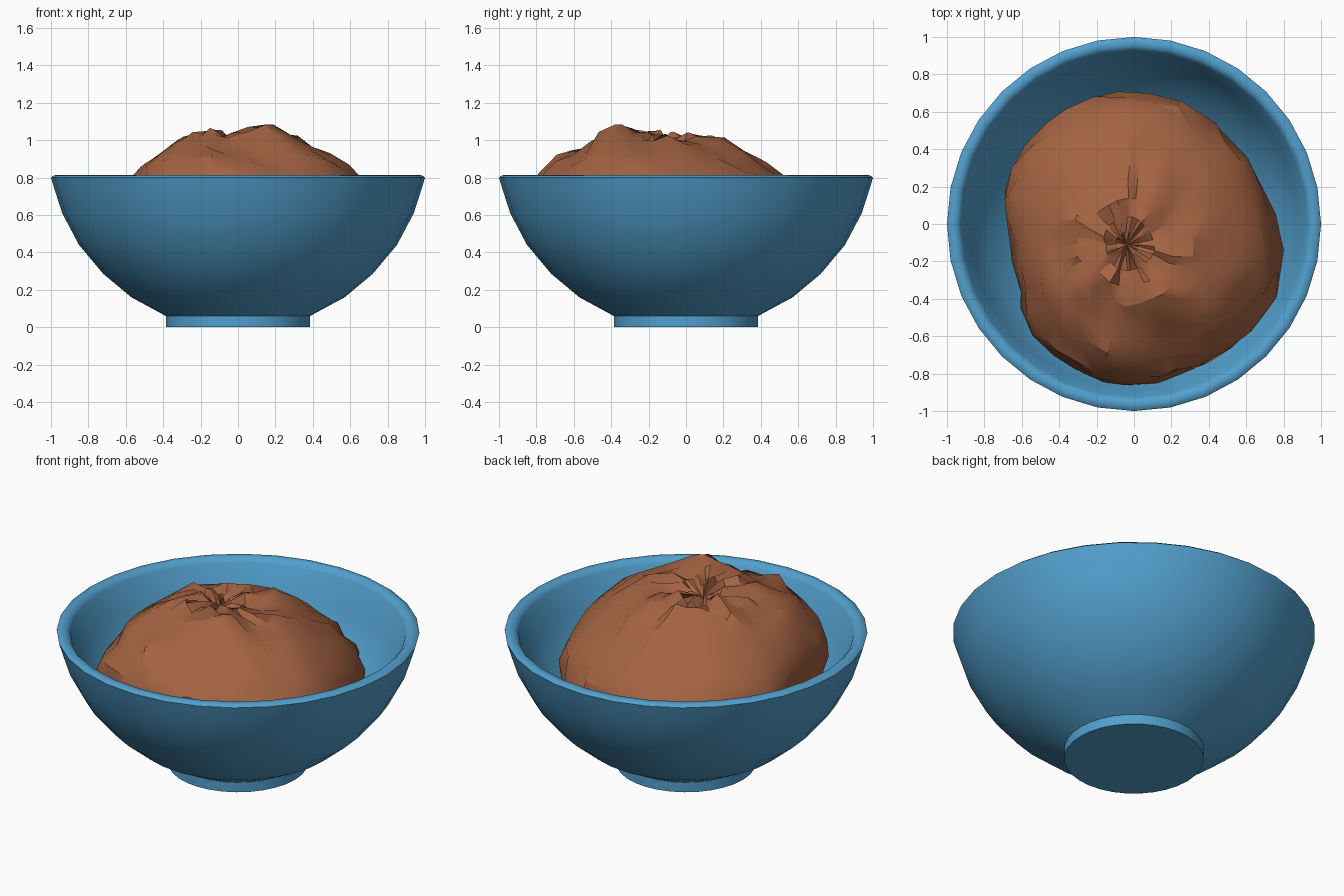
import bpy, bmesh, math, random
from mathutils import Vector, noise

if "Cube" in bpy.data.objects:
    bpy.data.objects.remove(bpy.data.objects["Cube"])

random.seed(4)


def material(name, rgb):
    m = bpy.data.materials.new(name)
    m.diffuse_color = (*rgb, 1)
    m.use_nodes = True
    m.node_tree.nodes["Principled BSDF"].inputs["Base Color"].default_value = m.diffuse_color
    return m


def finish(bm, name, mat, angle):
    bmesh.ops.recalc_face_normals(bm, faces=bm.faces)
    me = bpy.data.meshes.new(name)
    bm.to_mesh(me)
    bm.free()
    ob = bpy.data.objects.new(name, me)
    bpy.context.collection.objects.link(ob)
    me.materials.append(mat)
    bpy.ops.object.select_all(action='DESELECT')
    ob.select_set(True)
    bpy.context.view_layer.objects.active = ob
    bpy.ops.object.shade_smooth_by_angle(angle=math.radians(angle))
    return ob


def bridge(bm, rings):
    for a, b in zip(rings, rings[1:]):
        n = len(a)
        for i in range(n):
            j = (i + 1) % n
            bm.faces.new((a[i], a[j], b[j], b[i]))


def lerp_table(table, x):
    for (x0, y0), (x1, y1) in zip(table, table[1:]):
        if x <= x1:
            return y0 + (y1 - y0) * max(0, x - x0) / (x1 - x0)
    return table[-1][1]


blue = material("bowl blue", (0.085, 0.35, 0.61))
brown = material("food brown", (0.37, 0.125, 0.055))

# Bowl: lathed outer wall, rounded rim and inner wall
SIDES = 32
inner = [(0.95, 0.815), (0.925, 0.785), (0.88, 0.62), (0.79, 0.46),
         (0.67, 0.32), (0.52, 0.20), (0.33, 0.11)]
outer = [(0.385, 0), (0.385, 0.06), (0.57, 0.16), (0.72, 0.285),
         (0.85, 0.44), (0.94, 0.61), (0.985, 0.75), (1.0, 0.80), (0.985, 0.812)]
bm = bmesh.new()
rings = []
for r, z in outer + inner:
    rings.append([bm.verts.new((r * math.cos(2 * math.pi * i / SIDES),
                                r * math.sin(2 * math.pi * i / SIDES), z))
                  for i in range(SIDES)])
bridge(bm, rings)
bm.faces.new(rings[0])
bm.faces.new(rings[-1])
finish(bm, "bowl", blue, 60)

# Food mound: lumpy dome with an uneven outline and a pinched, creased crown
outline = [.84, .79, .79, .815, .82, .79, .76, .71,
           .62, .62, .70, .72, .77, .75, .79, .84]
section = [(.08, 1.0), (.18, 1.02), (.30, 1.02), (.42, .995), (.54, .955),
           (.66, .905), (.77, .85), (.87, .78), (.94, .71), (.985, .63),
           (1.0, .54), (.93, .43), (.78, .31), (.55, .2)]
wall = sorted((z, r) for r, z in inner)
PX, PY, SEG = -0.04, -0.11, 32
bm = bmesh.new()
rings = []
for k, (f, z0) in enumerate(section):
    ring = []
    for i in range(SEG):
        a = 2 * math.pi * i / SEG
        u = i / SEG * 16
        n = int(u)
        R = outline[n] + (outline[(n + 1) % 16] - outline[n]) * (u - n)
        a += random.uniform(-.06, .06)
        r = R * f * (1 + random.uniform(-.03, .03) * (k < 10))
        x, y = PX + r * math.cos(a), PY + r * math.sin(a)
        z = z0
        if k < 11:
            # lumps, crown creases and the gentle rise toward the front
            z += 0.045 * noise.noise(Vector((x * 4, y * 4, 3.7)))
            z += random.uniform(-.03, .03) * (1.1 - f * .8)
            z -= 0.07 * (y - PY)
            z += 0.075 * math.exp(-((x - .15) ** 2 + (y + .38) ** 2) / .015)
        # keep the food inside the bowl wall
        limit = lerp_table(wall, z) + 0.01
        d = math.hypot(x, y)
        if d > limit and z < 0.815:
            x, y = x * limit / d, y * limit / d
        ring.append(bm.verts.new((x, y, z)))
    rings.append(ring)
bridge(bm, rings)
for ring, z in ((rings[0], 0.98), (rings[-1], 0.16)):
    pole = bm.verts.new((PX, PY, z))
    for i in range(SEG):
        bm.faces.new((ring[i], ring[(i + 1) % SEG], pole))
finish(bm, "food_mound", brown, 30)
